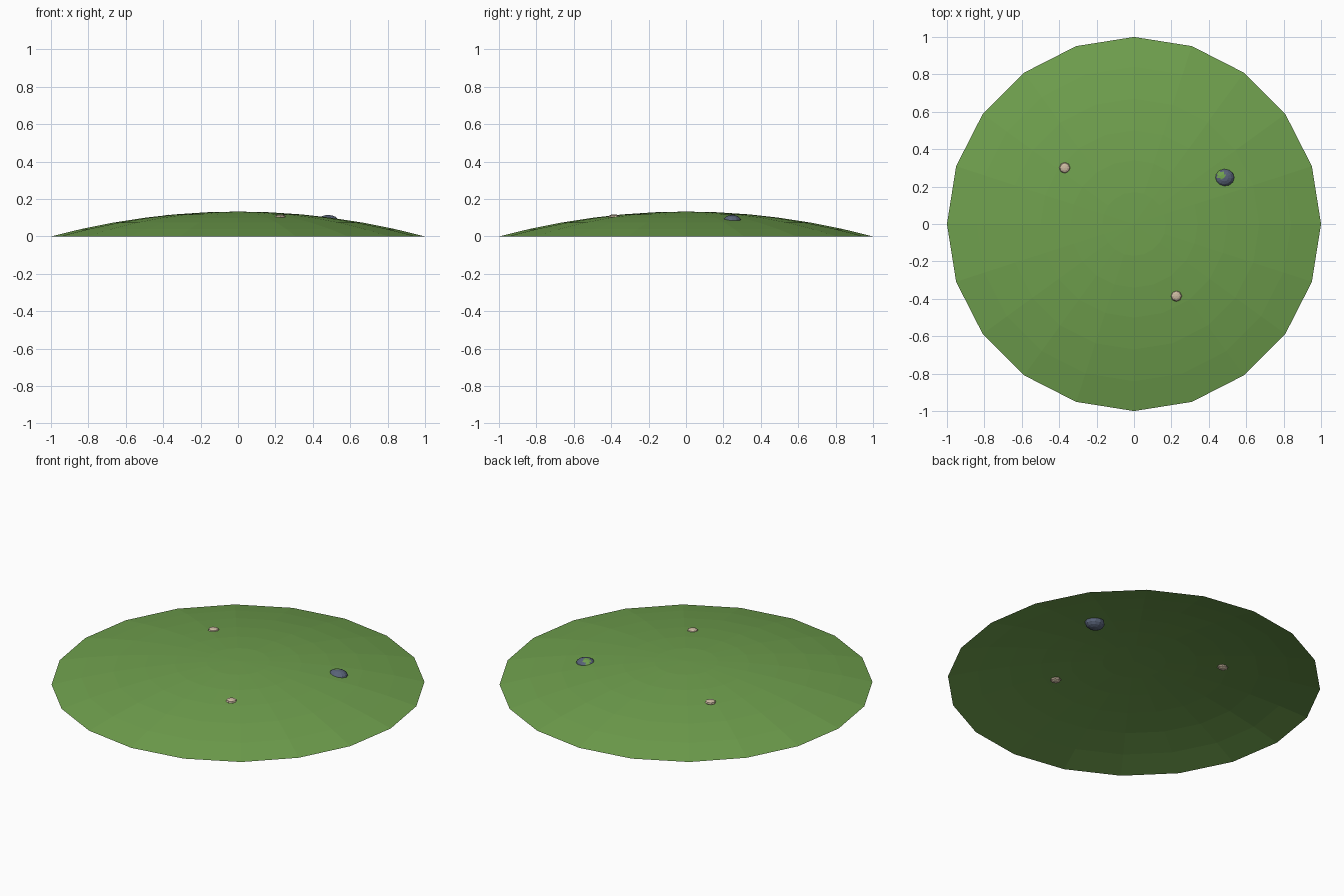
import bpy, bmesh, math
from mathutils import Matrix, Vector

if "Cube" in bpy.data.objects:
    bpy.data.objects.remove(bpy.data.objects["Cube"])


def material(name, rgb):
    m = bpy.data.materials.new(name)
    m.diffuse_color = (*rgb, 1)
    m.use_nodes = True
    m.node_tree.nodes["Principled BSDF"].inputs["Base Color"].default_value = m.diffuse_color
    return m


grass = material("grass green", (0.16, 0.35, 0.075))
slate = material("slate blue", (0.10, 0.125, 0.19))
sand = material("pale sand", (0.60, 0.49, 0.36))


def finish(name, bm, mats):
    me = bpy.data.meshes.new(name)
    bm.to_mesh(me)
    bm.free()
    for m in mats:
        me.materials.append(m)
    ob = bpy.data.objects.new(name, me)
    bpy.context.collection.objects.link(ob)
    return ob


# Low open dome: 20 sides, shallow curved profile
SIDES, HEIGHT = 20, 0.133
bm = bmesh.new()
top = bm.verts.new((0, 0, HEIGHT))
prev = None
for r in (0.17, 0.34, 0.5, 0.67, 0.84, 1.0):
    z = HEIGHT * (1 - r * r)
    ring = [bm.verts.new((r * math.cos(i * math.tau / SIDES),
                          r * math.sin(i * math.tau / SIDES), z))
            for i in range(SIDES)]
    for i in range(SIDES):
        j = (i + 1) % SIDES
        if prev is None:
            bm.faces.new((top, ring[i], ring[j]))
        else:
            bm.faces.new((prev[i], ring[i], ring[j], prev[j]))
    prev = ring
finish("grass_mound", bm, [grass])


def stone(name, centre, radii, segs, rings, mats, moss=None):
    bm = bmesh.new()
    bmesh.ops.create_uvsphere(bm, u_segments=segs, v_segments=rings, radius=1)
    bm.transform(Matrix.Translation(centre) @ Matrix.Diagonal((*radii, 1)))
    if moss:  # mossy faces on the upper side
        for f in bm.faces:
            c = f.calc_center_median()
            near = (Vector((c.x, c.y)) - Vector(moss)).length < 0.022
            f.material_index = int(near and c.z > centre[2])
    return finish(name, bm, mats)


# Half-buried rock with a mossy patch, and two small pebbles
stone("mossy_rock", (0.482, 0.247, 0.08), (0.056, 0.049, 0.035), 12, 8,
      [slate, grass], (0.465, 0.26))
stone("pebble_back", (-0.37, 0.30, 0.102), (0.03, 0.03, 0.014), 8, 6, [sand])
stone("pebble_front", (0.226, -0.385, 0.104), (0.03, 0.03, 0.014), 8, 6, [sand])
